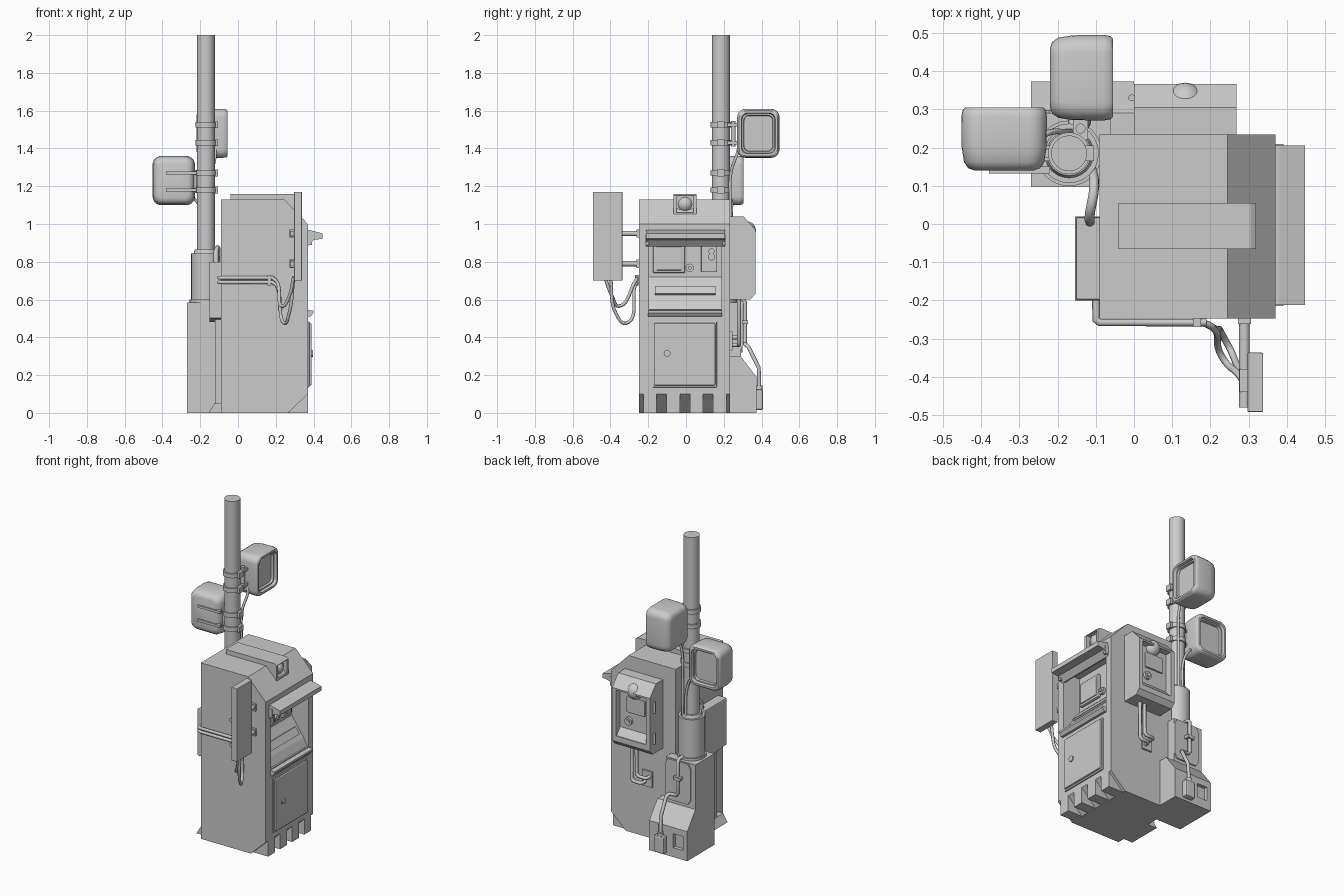
import bpy, bmesh, math
from mathutils import Vector

if "Cube" in bpy.data.objects:
    bpy.data.objects.remove(bpy.data.objects["Cube"])


def finish(name, bm, smooth=False, bevel=0.0, seg=2):
    bmesh.ops.recalc_face_normals(bm, faces=bm.faces)
    me = bpy.data.meshes.new(name)
    bm.to_mesh(me)
    bm.free()
    ob = bpy.data.objects.new(name, me)
    bpy.context.collection.objects.link(ob)
    if bevel:
        m = ob.modifiers.new("bevel", 'BEVEL')
        m.width, m.segments = bevel, seg
    if smooth:
        bpy.ops.object.select_all(action='DESELECT')
        ob.select_set(True)
        bpy.context.view_layer.objects.active = ob
        bpy.ops.object.shade_smooth_by_angle(angle=math.radians(40))
    return ob


def loft(name, rings, **kw):
    """Skin a list of closed loops and cap both ends."""
    bm = bmesh.new()
    vs = [[bm.verts.new(p) for p in r] for r in rings]
    n = len(vs[0])
    for a, b in zip(vs, vs[1:]):
        for i in range(n):
            bm.faces.new((a[i], a[(i + 1) % n], b[(i + 1) % n], b[i]))
    bm.faces.new(vs[0])
    bm.faces.new(vs[-1])
    return finish(name, bm, **kw)


def prism(name, prof, axis, a, b, **kw):
    """Extrude an xz profile along y, or a yz profile along x."""
    put = (lambda p, t: (p[0], t, p[1])) if axis == 'y' else (lambda p, t: (t, p[0], p[1]))
    return loft(name, [[put(p, t) for p in prof] for t in (a, b)], **kw)


def box(name, x0, x1, y0, y1, z0, z1, **kw):
    return prism(name, [(x0, z0), (x1, z0), (x1, z1), (x0, z1)], 'y', y0, y1, **kw)


def rod(name, p, q, r, n=20, r2=None):
    p, q = Vector(p), Vector(q)
    rot = (q - p).to_track_quat('Z', 'Y')
    ring = lambda c, r: [c + rot @ Vector((r * math.cos(k * math.tau / n), r * math.sin(k * math.tau / n), 0))
                         for k in range(n)]
    return loft(name, [ring(p, r), ring(q, r if r2 is None else r2)], smooth=True)


def tube(name, pts, r, curved=False):
    cu = bpy.data.curves.new(name, 'CURVE')
    cu.dimensions, cu.bevel_depth, cu.bevel_resolution, cu.use_fill_caps = '3D', r, 2, True
    sp = cu.splines.new('BEZIER' if curved else 'POLY')
    if curved:
        sp.bezier_points.add(len(pts) - 1)
        for b, p in zip(sp.bezier_points, pts):
            b.co, b.handle_left_type, b.handle_right_type = p, 'AUTO', 'AUTO'
    else:
        sp.points.add(len(pts) - 1)
        for b, p in zip(sp.points, pts):
            b.co = (*p, 1)
    ob = bpy.data.objects.new(name, cu)
    bpy.context.collection.objects.link(ob)
    return ob


def dome(name, c, r):
    bm = bmesh.new()
    bmesh.ops.create_uvsphere(bm, u_segments=20, v_segments=12, radius=r)
    bmesh.ops.translate(bm, verts=bm.verts, vec=c)
    return finish(name, bm, smooth=True)


def cut(ob, cutter):
    m = ob.modifiers.new("cut", 'BOOLEAN')
    m.operation, m.object, m.solver = 'DIFFERENCE', cutter, 'EXACT'
    cutter.hide_render = True
    bpy.context.view_layer.objects.active = ob
    bpy.ops.object.modifier_apply(modifier=m.name)
    bpy.data.objects.remove(cutter)


# cabinet with a control recess in its +x side
body = prism("cabinet", [(-.09, 0), (.265, 0), (.37, .1), (.37, 1.0), (.245, 1.13), (-.09, 1.13)], 'y', -.248, .234)
cut(body, prism("recess_cutter", [(.5, .945), (.25, .945), (.25, .72), (.335, .6), (.36, .55), (.5, .55)],
                'y', -.195, .187))
for i in range(4):
    y = -.225 + i * .123
    prism(f"base_tooth_{i}", [(.265, 0), (.37, 0), (.37, .1)], 'y', y, y + .07)

# control panel
box("screen_frame", .245, .268, -.175, -.005, .74, .895, bevel=.008)
box("screen", .26, .274, -.16, -.02, .755, .88, bevel=.006)
box("keypad", .245, .27, .08, .165, .745, .89, bevel=.004)
rod("keypad_knob_a", (.26, .135, .855), (.285, .135, .855), .016)
rod("keypad_knob_b", (.26, .135, .825), (.285, .135, .825), .018)
box("keypad_slot", .26, .277, .1, .145, .765, .785)
rod("round_button", (.245, .02, .768), (.268, .02, .768), .022)
rod("round_button_core", (.26, .02, .768), (.276, .02, .768), .01)
prism("tray_slot", [(.288, .664), (.302, .672), (.33, .631), (.315, .623)], 'y', -.165, .155)
prism("recess_visor", [(.36, .967), (.38, .967), (.448, .95), (.448, .922), (.40, .915), (.37, .88), (.36, .88)],
      'y', -.212, .206)
for y in (-.215, .192):
    box("visor_bracket", .36, .392, y, y + .018, .89, .945)
prism("recess_ledge", [(.36, .51), (.385, .51), (.4, .53), (.4, .542), (.36, .545)], 'y', -.2, .19)

# service door
box("door_frame", .36, .378, -.178, .163, .135, .485, bevel=.004)
box("service_door", .37, .39, -.17, .155, .145, .475, bevel=.006)
rod("door_lock", (.38, -.1, .315), (.398, -.1, .315), .018)

# camera housing on the roof
housing = prism("roof_camera_housing", [(-.04, 1.12), (-.04, 1.16), (.305, 1.16), (.32, 1.15), (.32, 1.05), (.2, 1.05)],
                'y', -.065, .055)
cut(housing, box("housing_cutter", .29, .4, -.05, .04, 1.062, 1.148))
dome("camera_lens", (.275, -.005, 1.105), .043)
rod("camera_lens_ring", (.27, -.005, 1.105), (.297, -.005, 1.105), .044)

# side sign panel on two arms
box("sign_panel", .297, .338, -.492, -.337, .7, 1.17, bevel=.003)
for z in (.95, .79):
    rod("sign_arm", (.289, -.24, z), (.289, -.48, z), .014)
    box("sign_arm_foot", .272, .306, -.262, -.24, z - .022, z + .022)
    box("sign_clamp", .276, .3, -.44, -.38, z - .02, z + .02)
for i, (z, low, ye) in enumerate(((.715, .565, -.43), (.692, .475, -.40))):
    tube(f"sign_conduit_{i}", [(-.1, -.15, z), (-.1, -.25, z), (-.09, -.258, z), (.19, -.258, z)], .01)
    tube(f"sign_cable_{i}", [(.18, -.258, z), (.205, -.27, z - .02), (.235 + i * .01, -.315 - .04 * (1 - i), low),
                             (.27, -.37 - .02 * (1 - i), low + .05), (.295, ye, .72)], .009, curved=True)
box("conduit_clip", .155, .175, -.27, -.245, .675, .73)

# junction box, duct and foot on the left side
prism("side_box", [(-.2, .5), (.018, .48), (.018, .8), (-.2, .8)], 'x', -.152, -.085, bevel=.006)
box("side_duct", -.123, -.085, -.14, -.04, .03, .5)
prism("side_foot", [(-.155, 0), (-.085, 0), (-.085, .05), (-.125, .05)], 'y', -.2, .02)
tube("side_box_cable", [(-.115, 0, .77), (-.115, .03, .86), (-.105, .09, .87), (-.11, .14, .82), (-.13, .17, .78)],
     .013, curved=True)

# pole with sleeve
PX, PY = -.17, .185
rod("pole", (PX, PY, 0), (PX, PY, 2), .047, 24)
rod("pole_sleeve", (PX, PY, .57), (PX, PY, .845), .078, 24)
rod("sleeve_collar", (PX, PY, .84), (PX, PY, .865), .066, 24, .058)
rod("sleeve_base_ring", (PX, PY, .575), (PX, PY, .6), .086, 24)

# pole plinth
plinth = prism("pole_plinth", [(.097, 0), (.373, 0), (.373, .19), (.29, .3), (.29, .585), (.097, .585)],
               'x', -.27, -.06)
prism("plinth_side", [(.2, 0), (.373, 0), (.373, .19), (.29, .3), (.2, .3)], 'x', -.062, 0)
cut(plinth, box("plinth_window_cutter", -.24, -.17, .35, .5, .06, .15))
prism("plinth_plate", [(-.22, .32), (-.08, .32), (-.06, .35), (-.06, .55), (-.08, .58), (-.22, .58), (-.24, .55),
                       (-.24, .35)], 'y', .285, .298)
tube("plinth_pipe", [(-.16, .25, .6), (-.16, .3, .6), (-.16, .312, .585), (-.16, .312, .385), (-.15, .312, .37),
                     (-.1, .312, .365), (-.09, .33, .35), (-.09, .385, .24), (-.09, .388, .1)], .011)
box("pipe_clip", -.185, -.135, .295, .327, .47, .49)
box("plinth_meter", -.125, -.055, .365, .408, .015, .125, bevel=.01)
rod("meter_cap", (-.09, .388, .115), (-.09, .388, .145), .018)

# intercom box on the back
inter = prism("intercom_box", [(.23, .6), (.34, .6), (.367, .63), (.367, .97), (.305, 1.04), (.23, 1.04)], 'x', 0, .268)
cut(inter, prism("intercom_cutter", [(.5, .665), (.36, .665), (.325, .71), (.325, .96), (.5, .96)], 'x', .028, .24))
dome("intercom_dome", (.134, .32, .965), .05)
box("intercom_screen", .06, .19, .315, .336, .82, .92, bevel=.006)
rod("intercom_button", (.175, .32, .765), (.175, .34, .765), .025)
rod("intercom_button_core", (.175, .32, .765), (.175, .346, .765), .013)
for z in (.7, .9):
    rod("intercom_hinge", (-.006, .33, z - .035), (-.006, .33, z + .035), .009, 10)
for x, low in ((.19, .36), (.155, .4)):
    tube("intercom_pipe", [(x, .28, .62), (x, .28, low + .015), (x - .015, .28, low), (x - .06, .28, low),
                           (x - .07, .27, low), (x - .07, .22, low)], .011)
box("pipe_wall_plate", .07, .14, .23, .245, .33, .43)


# floodlights: a rounded square shell with a recessed glass
def floodlight(name, loc, turn):
    rings = []
    for d, s in ((0, .035), (.006, .018), (.022, .007), (.06, .001), (.14, 0), (.158, .003), (.165, .01),
                 (.165, .022), (.148, .026), (.148, .034), (.135, .037)):
        rad, ring = max(.045 - s * .5, .02), []
        for q, (sx, sz) in enumerate(((1, 1), (-1, 1), (-1, -1), (1, -1))):
            for k in range(6):
                a = math.radians(q * 90 + k * 18)
                ring.append((sx * (.112 - s - rad) + rad * math.cos(a), d,
                             sz * (.13 - s - rad) + rad * math.sin(a)))
        rings.append(ring)
    ob = loft(name, rings, smooth=True)
    ob.location, ob.rotation_euler.z = loc, turn


floodlight("lower_floodlight", (-.34, .14, 1.23), 0)
floodlight("upper_floodlight", (-.22, .383, 1.48), -math.pi / 2)

# pole clamps and lamp brackets
for z in (1.18, 1.27, 1.43, 1.525):
    rod("pole_clamp", (PX, PY, z - .014), (PX, PY, z + .014), .055, 24)
    if z < 1.4:
        box("lower_lamp_arm", -.27, -.2, .165, .205, z - .01, z + .01)
        box("lower_lamp_strap", -.38, -.22, .132, .15, z - .008, z + .008)
    else:
        box("upper_lamp_arm", -.16, -.12, .22, .3, z - .01, z + .01)
    box("clamp_bolt", -.135, -.105, .165, .205, z - .018, z + .018)
rod("upper_lamp_pivot", (-.14, .25, 1.41), (-.14, .25, 1.545), .013)
rod("lower_lamp_pivot", (-.228, .185, 1.165), (-.228, .185, 1.285), .012)

# lamp cables running down the pole
tube("upper_lamp_cable", [(-.13, .29, 1.46), (-.12, .27, 1.37), (-.135, .24, 1.28), (-.14, .235, 1.1),
                          (-.14, .235, .84)], .008, curved=True)
tube("lower_lamp_cable", [(-.26, .22, 1.15), (-.22, .24, 1.12), (-.18, .24, 1.05), (-.165, .24, .84)],
     .008, curved=True)
